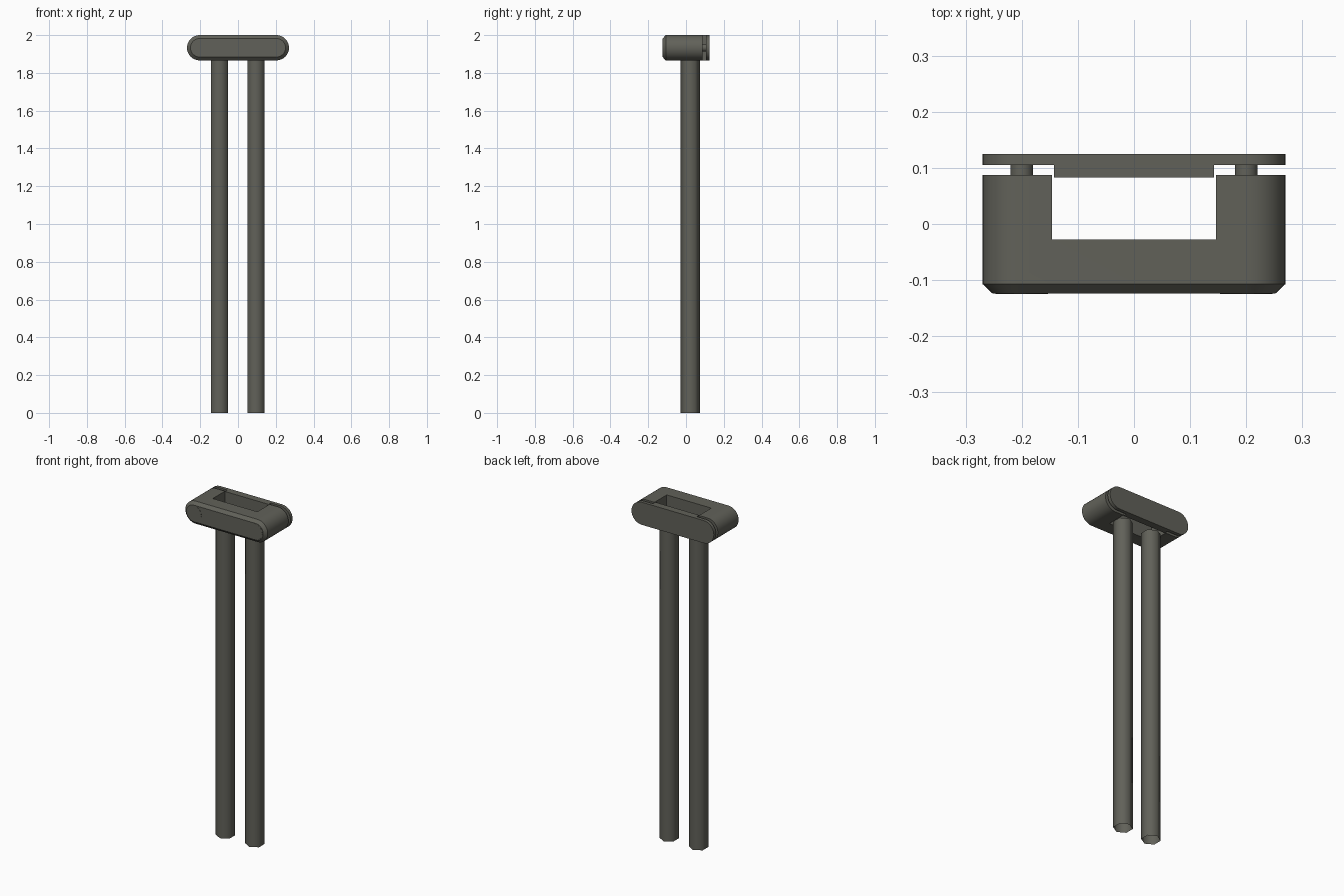
import bpy, bmesh, math
from mathutils import Matrix

if "Cube" in bpy.data.objects:
    bpy.data.objects.remove(bpy.data.objects["Cube"])

ZC, R, HALF = 1.933, 0.067, 0.203   # clamp centre height, end radius, arc centre offset

metal = bpy.data.materials.new("dark_olive_grey")
metal.diffuse_color = (0.12, 0.12, 0.10, 1)
metal.use_nodes = True
metal.node_tree.nodes["Principled BSDF"].inputs["Base Color"].default_value = metal.diffuse_color


def add_object(name, bm):
    bmesh.ops.recalc_face_normals(bm, faces=bm.faces[:])
    mesh = bpy.data.meshes.new(name)
    bm.to_mesh(mesh)
    bm.free()
    mesh.materials.append(metal)
    ob = bpy.data.objects.new(name, mesh)
    bpy.context.collection.objects.link(ob)
    return ob


def smooth(ob, angle=35):
    bpy.ops.object.select_all(action='DESELECT')
    ob.select_set(True)
    bpy.context.view_layer.objects.active = ob
    bpy.ops.object.shade_smooth_by_angle(angle=math.radians(angle))


def stadium(name, rings, seg=16):
    """Round-ended bar along x, lofted through (y, radius) rings."""
    bm = bmesh.new()
    loops = []
    for y, r in rings:
        loop = []
        for side, start in ((1, -90), (-1, 90)):
            for i in range(seg + 1):
                a = math.radians(start + 180 * i / seg)
                loop.append(bm.verts.new((side * HALF + r * math.cos(a), y,
                                          ZC + r * math.sin(a))))
        loops.append(loop)
    n = len(loops[0])
    for a, b in zip(loops, loops[1:]):
        for i in range(n):
            bm.faces.new((a[i], a[(i + 1) % n], b[(i + 1) % n], b[i]))
    bm.faces.new(loops[0])
    bm.faces.new(loops[-1])
    return add_object(name, bm)


def box(name, lo, hi):
    bm = bmesh.new()
    bmesh.ops.create_cube(bm, size=1)
    for v in bm.verts:
        v.co = [(a + b) / 2 + c * (b - a) for a, b, c in zip(lo, hi, v.co)]
    return add_object(name, bm)


def rod_y(name, x, y0, y1, r, seg=24):
    bm = bmesh.new()
    m = Matrix.Translation((x, (y0 + y1) / 2, ZC)) @ Matrix.Rotation(math.pi / 2, 4, 'X')
    bmesh.ops.create_cone(bm, cap_ends=True, segments=seg, radius1=r, radius2=r,
                          depth=y1 - y0, matrix=m)
    smooth(add_object(name, bm))


# U-shaped clamp body with chamfered front and a slot open at the back
body = stadium("clamp_body", [(-0.124, R - 0.018), (-0.107, R), (0.087, R)])
cutter = box("slot_cutter", (-0.146, -0.028, 1.8), (0.146, 0.2, 2.1))
cutter.hide_render = True
mod = body.modifiers.new("slot", 'BOOLEAN')
mod.operation, mod.solver, mod.object = 'DIFFERENCE', 'EXACT', cutter
bpy.context.view_layer.objects.active = body
bpy.ops.object.modifier_apply(modifier="slot")
bpy.data.objects.remove(cutter)
smooth(body)

# back plate and its locating block
smooth(stadium("back_plate", [(0.105, R), (0.125, R)]))
box("plate_block", (-0.143, 0.083, ZC - R), (0.143, 0.106, ZC + R))

# clamp screws: shaft across the gap and flush head at the front
for side, s in (("left", -1), ("right", 1)):
    rod_y(side + "_screw_shaft", s * 0.2, -0.1, 0.11, 0.02)
    rod_y(side + "_screw_head", s * 0.2, -0.125, -0.11, 0.047)

# two long open hexagonal tubes
for side, x in (("left", -0.098), ("right", 0.095)):
    bm = bmesh.new()
    m = Matrix.Translation((x, 0.0225, 0.935)) @ Matrix.Rotation(math.pi / 2, 4, 'Z')
    bmesh.ops.create_cone(bm, cap_ends=False, segments=6, radius1=0.0525,
                          radius2=0.0525, depth=1.87)
    # put corners at front and back
    first = max(bm.verts, key=lambda v: v.co.y)
    if first.co.y < 0.052:
        bmesh.ops.transform(bm, matrix=m, verts=bm.verts[:])
    else:
        bmesh.ops.translate(bm, vec=m.translation, verts=bm.verts[:])
    smooth(add_object(side + "_tube", bm), 65)
